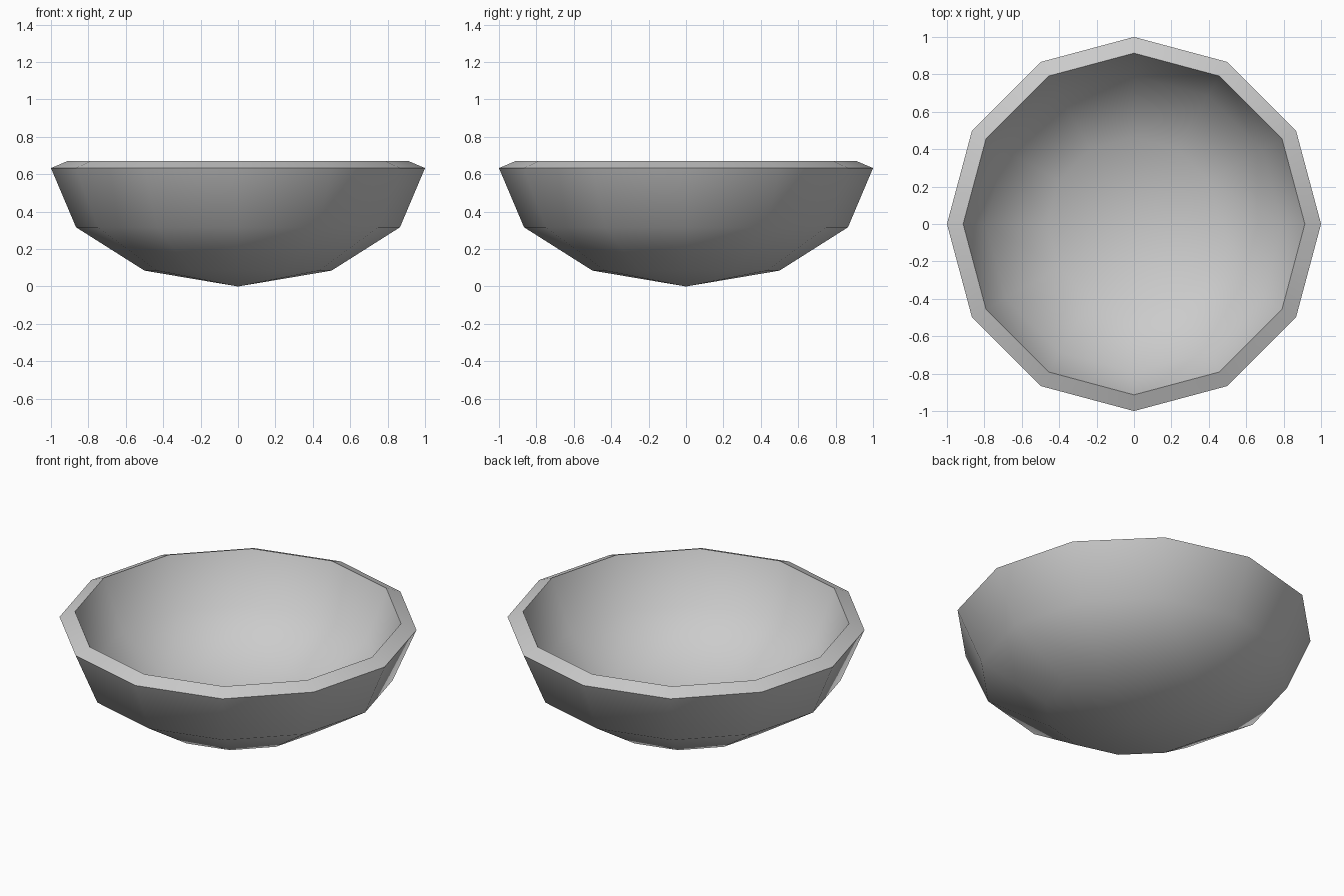
import bpy
import bmesh
import math

# Remove the default cube
cube = bpy.data.objects.get("Cube")
if cube:
    bpy.data.objects.remove(cube, do_unlink=True)

DEPTH = 0.633   # height of the outer rim edge
WALL = 0.094    # wall thickness

# Plain grey material
grey = bpy.data.materials.new("light_grey")
grey.use_nodes = True
colour = (0.6, 0.6, 0.6, 1.0)
grey.diffuse_color = colour
grey.node_tree.nodes["Principled BSDF"].inputs["Base Color"].default_value = colour

# Bowl shell: lower half of a flattened twelve-sided sphere
bm = bmesh.new()
bmesh.ops.create_uvsphere(bm, u_segments=12, v_segments=6, radius=1)
upper = [v for v in bm.verts if v.co.z > 0.01]
bmesh.ops.delete(bm, geom=upper, context='VERTS')
for v in bm.verts:
    v.co.z = (v.co.z + 1) * DEPTH
bmesh.ops.recalc_face_normals(bm, faces=bm.faces)
# Outward means downward at the lowest faces
lowest = min(bm.faces, key=lambda f: f.calc_center_median().z)
if lowest.normal.z > 0:
    bmesh.ops.reverse_faces(bm, faces=bm.faces)
mesh = bpy.data.meshes.new("bowl")
bm.to_mesh(mesh)
bm.free()
mesh.materials.append(grey)
bowl = bpy.data.objects.new("bowl", mesh)
bpy.context.collection.objects.link(bowl)

# Thicken the wall inwards, which also makes the sloping rim
bpy.ops.object.select_all(action='DESELECT')
bowl.select_set(True)
bpy.context.view_layer.objects.active = bowl
wall = bowl.modifiers.new("wall", 'SOLIDIFY')
wall.thickness = WALL
wall.offset = -1
bpy.ops.object.modifier_apply(modifier=wall.name)

# Smooth walls with crisp rim edges
bpy.ops.object.shade_smooth_by_angle(angle=math.radians(60))
